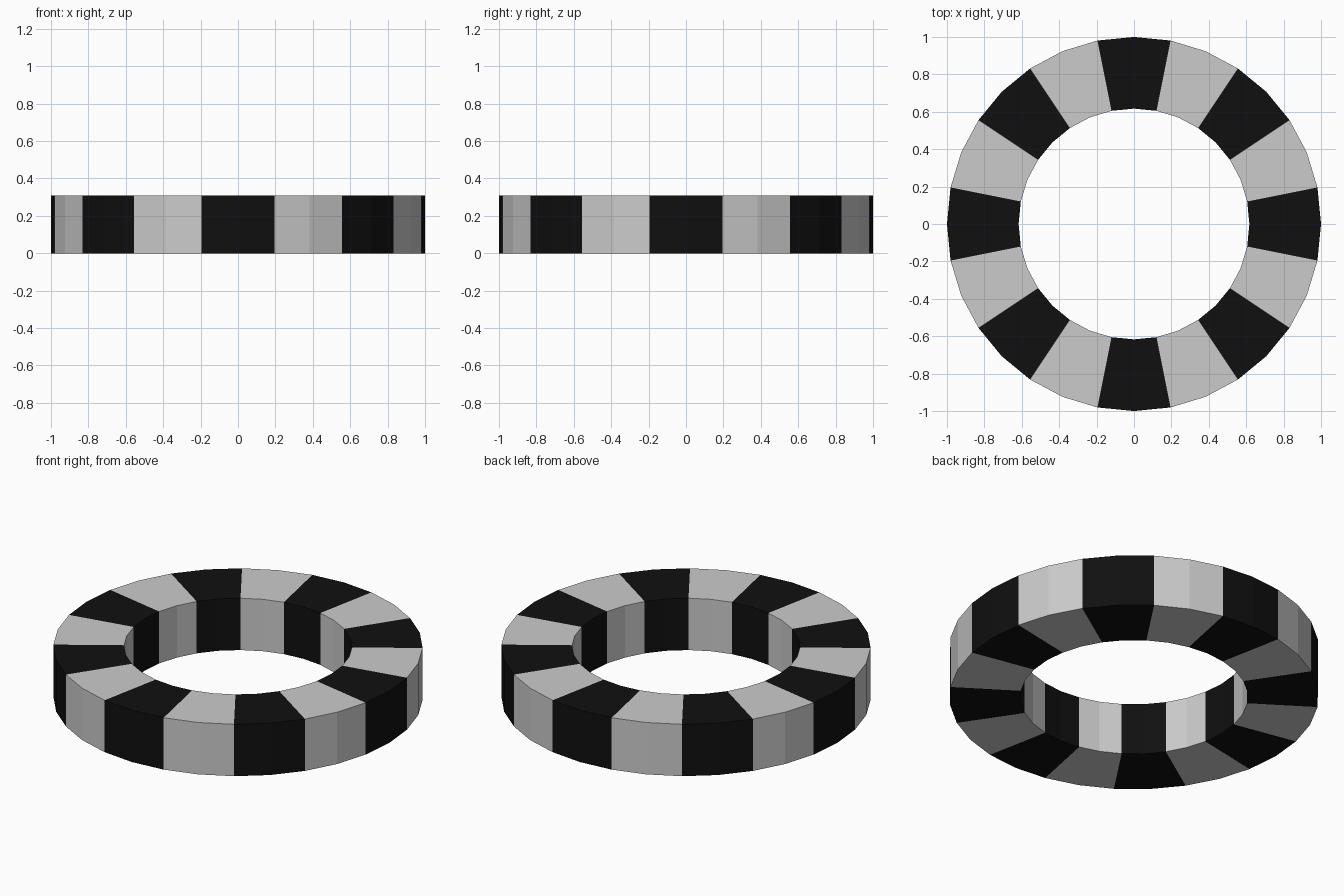
import bpy, bmesh
from math import cos, sin, tau

if "Cube" in bpy.data.objects:
    bpy.data.objects.remove(bpy.data.objects["Cube"])

SIDES = 32
OUTER, INNER, HEIGHT = 1.0, 0.617, 0.31

# Materials: plain grey blocks and black blocks
grey = bpy.data.materials.new("grey_block")
grey.diffuse_color = (0.8, 0.8, 0.8, 1)
grey.use_nodes = True
grey.node_tree.nodes["Principled BSDF"].inputs["Base Color"].default_value = grey.diffuse_color
black = bpy.data.materials.new("black_block")
black.diffuse_color = (0.005, 0.005, 0.005, 1)
black.use_nodes = True
black.node_tree.nodes["Principled BSDF"].inputs["Base Color"].default_value = black.diffuse_color

# Square-section ring, one cross-section per step
bm = bmesh.new()
profile = [(INNER, 0), (OUTER, 0), (OUTER, HEIGHT), (INNER, HEIGHT)]
sections = [[bm.verts.new((r * cos(tau * i / SIDES), r * sin(tau * i / SIDES), z))
             for r, z in profile] for i in range(SIDES)]

# Every block is two steps wide; blocks alternate black and grey
for i in range(SIDES):
    a, b = sections[i], sections[(i + 1) % SIDES]
    for k in range(4):
        n = (k + 1) % 4
        face = bm.faces.new((a[k], b[k], b[n], a[n]))
        face.material_index = 1 if (i + 1) % 4 < 2 else 0
bmesh.ops.recalc_face_normals(bm, faces=bm.faces[:])

mesh = bpy.data.meshes.new("striped_ring")
bm.to_mesh(mesh)
bm.free()
mesh.materials.append(grey)
mesh.materials.append(black)
ring = bpy.data.objects.new("striped_ring", mesh)
bpy.context.collection.objects.link(ring)
